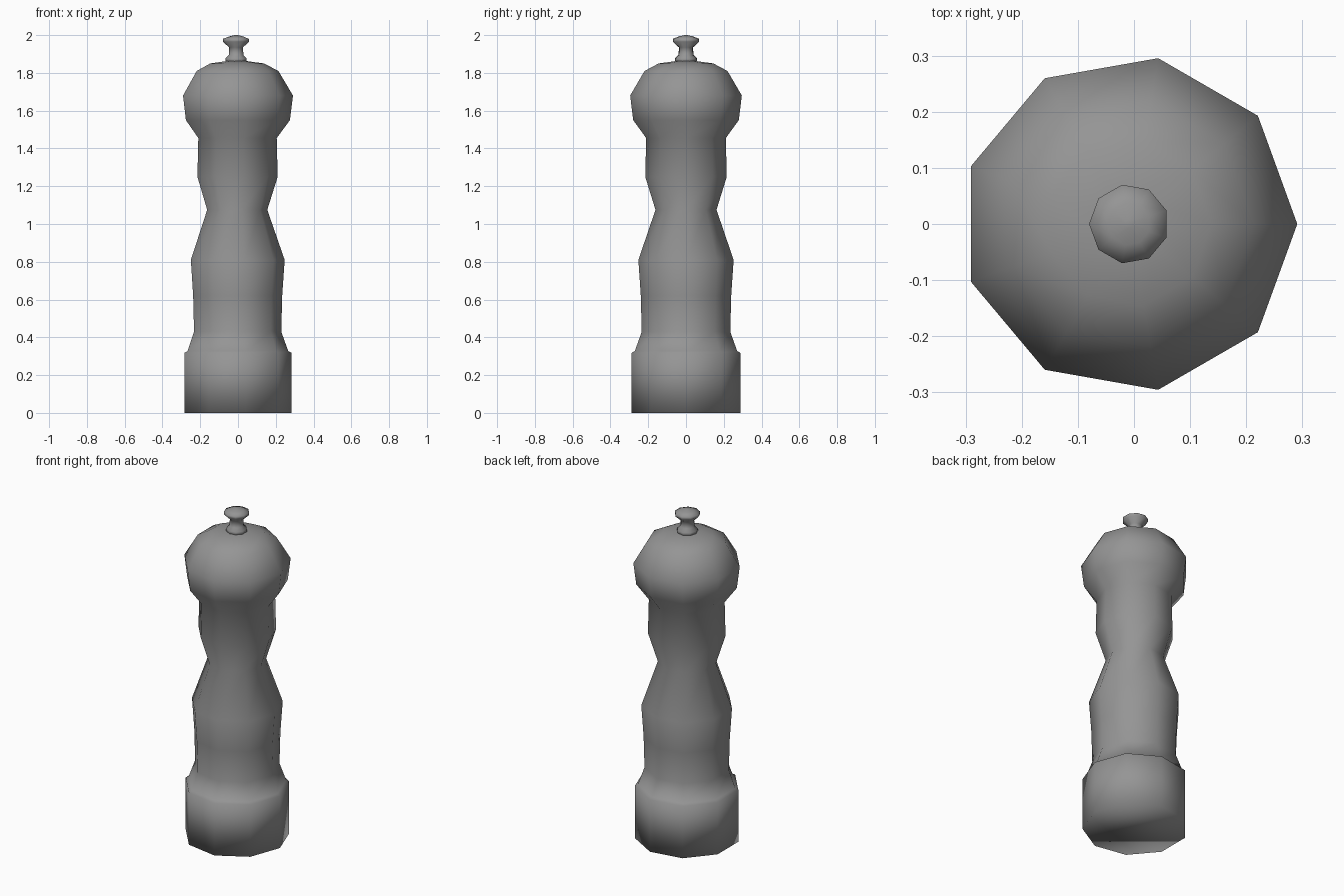
import bpy, bmesh
from math import cos, sin, pi

if "Cube" in bpy.data.objects:
    bpy.data.objects.remove(bpy.data.objects["Cube"])

SIDES = 9
AXIS_X = -0.009  # odd-sided shape: axis sits slightly off the bounding-box centre

# Dark grey finish
finish = bpy.data.materials.new("dark_grey")
finish.diffuse_color = (0.3, 0.3, 0.3, 1.0)
finish.use_nodes = True
finish.node_tree.nodes["Principled BSDF"].inputs["Base Color"].default_value = finish.diffuse_color


def lathe(name, profile, phase=0.0):
    """Revolve (radius, z) points into a closed, fully smooth nine-sided solid."""
    bm = bmesh.new()
    rings = []
    for r, z in profile:
        rings.append([bm.verts.new((AXIS_X + r * cos(phase + 2 * pi * i / SIDES),
                                    r * sin(phase + 2 * pi * i / SIDES), z))
                      for i in range(SIDES)])
    for a, b in zip(rings, rings[1:]):
        for i in range(SIDES):
            j = (i + 1) % SIDES
            bm.faces.new((a[i], a[j], b[j], b[i]))
    bm.faces.new(rings[0][::-1])
    bm.faces.new(rings[-1])
    for f in bm.faces:
        f.smooth = True
    mesh = bpy.data.meshes.new(name)
    bm.to_mesh(mesh)
    bm.free()
    mesh.materials.append(finish)
    obj = bpy.data.objects.new(name, mesh)
    bpy.context.collection.objects.link(obj)
    return obj


# Turned body: foot, ledge, belly, waist, shoulder and bulbous head
lathe("mill_body", [
    (0.292, 0.0), (0.292, 0.318), (0.275, 0.327), (0.238, 0.43),
    (0.243, 0.62), (0.256, 0.81), (0.164, 1.075), (0.219, 1.25),
    (0.214, 1.455), (0.284, 1.55), (0.300, 1.68), (0.223, 1.81),
    (0.147, 1.85), (0.058, 1.862)])

# Small tightening knob: flange, stem and mushroom top
lathe("top_knob", [
    (0.058, 1.855), (0.058, 1.878), (0.040, 1.895), (0.038, 1.935),
    (0.071, 1.965), (0.071, 1.980), (0.038, 1.993), (0.008, 2.0)], phase=pi)
